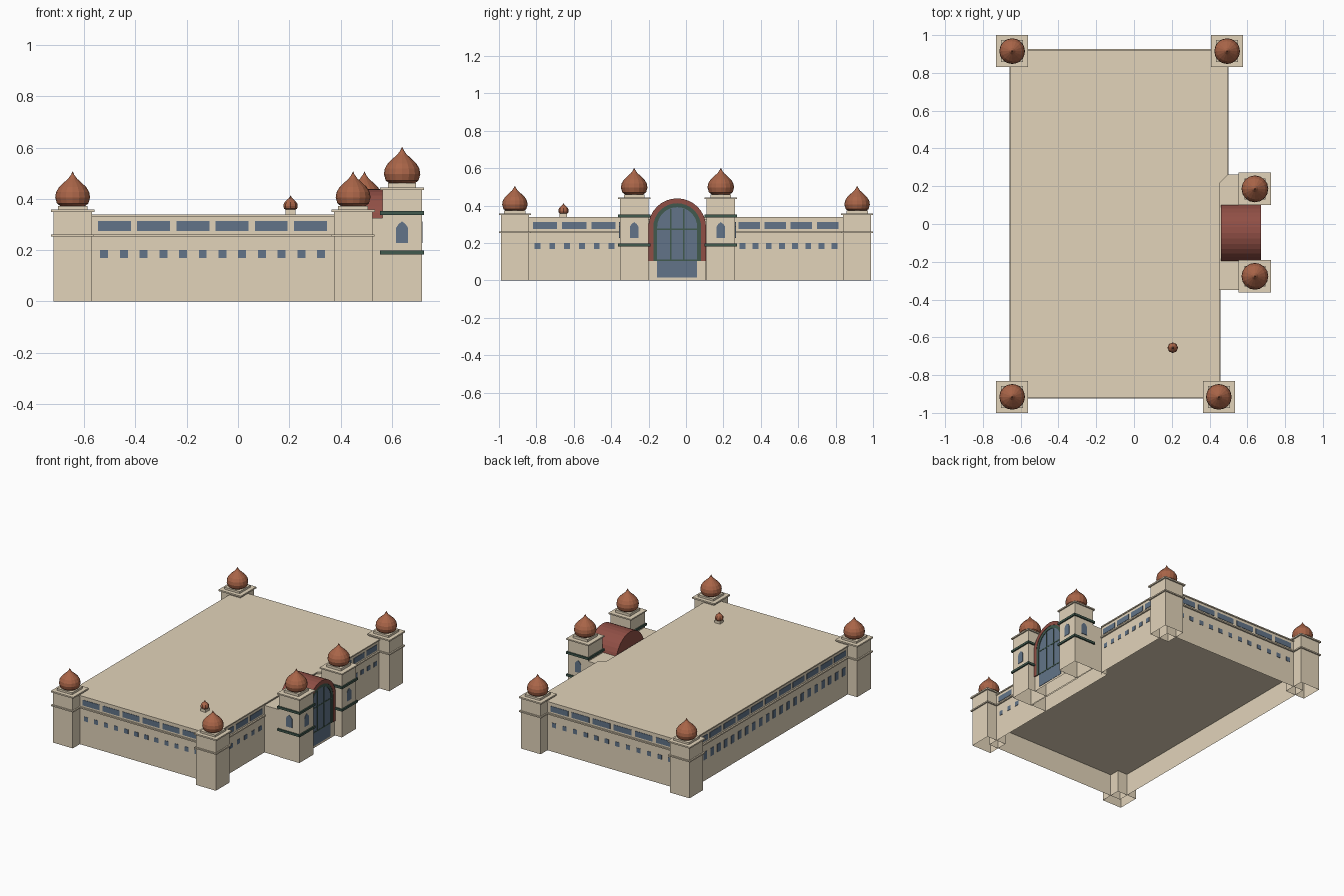
import bpy, bmesh
from math import pi, cos, sin

old = bpy.data.objects.get("Cube")
if old:
    bpy.data.objects.remove(old, do_unlink=True)


def material(name, rgb):
    m = bpy.data.materials.new(name)
    m.use_nodes = True
    m.diffuse_color = (*rgb, 1)
    m.node_tree.nodes["Principled BSDF"].inputs["Base Color"].default_value = (*rgb, 1)
    return m


STONE = material("sandstone", (0.76, 0.655, 0.49))
GLASS = material("blue_glass", (0.122, 0.175, 0.25))
GREEN = material("dark_green", (0.052, 0.10, 0.076))
BRICK = material("red_brick", (0.28, 0.078, 0.06))
COPPER = material("copper", (0.40, 0.13, 0.065))


def finish(name, bm, mat):
    bmesh.ops.recalc_face_normals(bm, faces=bm.faces)
    mesh = bpy.data.meshes.new(name)
    bm.to_mesh(mesh)
    bm.free()
    mesh.materials.append(mat)
    obj = bpy.data.objects.new(name, mesh)
    bpy.context.collection.objects.link(obj)


def place(axis, u, v, a):
    return {"x": (a, u, v), "y": (u, a, v), "z": (u, v, a)}[axis]


def build(name, parts, mat, open_base=False):
    """Each part is (axis, outline, start, end): an outline extruded along an axis."""
    bm = bmesh.new()
    for axis, pts, a0, a1 in parts:
        lo = [bm.verts.new(place(axis, u, v, a0)) for u, v in pts]
        hi = [bm.verts.new(place(axis, u, v, a1)) for u, v in pts]
        if not open_base:
            bm.faces.new(lo)
        bm.faces.new(hi)
        for i in range(len(pts)):
            j = (i + 1) % len(pts)
            bm.faces.new((lo[i], lo[j], hi[j], hi[i]))
    finish(name, bm, mat)


def rect(u0, u1, v0, v1):
    return [(u0, v0), (u1, v0), (u1, v1), (u0, v1)]


def square(x, y, h):
    return rect(x - h, x + h, y - h, y + h)


# Onion dome: lathed profile with flat facets
ONION = [(0.62, 0), (0.9, 0.1), (1, 0.27), (0.95, 0.42), (0.78, 0.56),
         (0.5, 0.69), (0.25, 0.8), (0.1, 0.9)]


def onion(name, x, y, z, radius, height, sides=16):
    bm = bmesh.new()
    rings = []
    for r, h in ONION:
        rings.append([bm.verts.new((x + radius * r * cos(2 * pi * i / sides),
                                    y + radius * r * sin(2 * pi * i / sides),
                                    z + height * h)) for i in range(sides)])
    tip = bm.verts.new((x, y, z + height))
    bm.faces.new(rings[0])
    for i in range(sides):
        j = (i + 1) % sides
        for a, b in zip(rings, rings[1:]):
            bm.faces.new((a[i], a[j], b[j], b[i]))
        bm.faces.new((rings[-1][i], rings[-1][j], tip))
    finish(name, bm, COPPER)


# Main hall: hollow shell with a ledge, a cornice and a raised ceiling inside
def footprint(d):
    return [(-0.648 - d, -0.913 - d), (0.447 + d, -0.913 - d), (0.447 + d, 0.215),
            (0.491 + d, 0.26), (0.491 + d, 0.916 + d), (-0.648 - d, 0.916 + d)]


build("hall_walls", [("z", footprint(0), 0, 0.339)], STONE, open_base=True)
build("hall_ceiling", [("z", footprint(-0.002), 0.153, 0.158)], STONE)
build("hall_ledge", [("z", footprint(0.01), 0.253, 0.262)], STONE)
build("hall_cornice", [("z", footprint(0.006), 0.332, 0.34)], STONE)


# Window rows: thin plates on the outside, long panes above the ledge, small ones below
def window_row(name, axis, wall, out, first, last, count, width, z0, z1):
    step = (last - first) / (count - 1)
    parts = []
    for i in range(count):
        c = first + step * i
        parts.append((axis, rect(c - width / 2, c + width / 2, z0, z1),
                      wall + out * 0.0005, wall + out * 0.003))
    build(name, parts, GLASS)


SMALL = (0.031, 0.169, 0.2)
TALL = (0.035, 0.145, 0.2)
for side, axis, wall, out, upper, lower, pane in [
        ("front", "y", -0.913, -1, (-0.482, 0.283, 6, 0.128), (-0.522, 0.324, 12), SMALL),
        ("back", "y", 0.916, 1, (-0.48, 0.325, 6, 0.134), (-0.522, 0.367, 12), SMALL),
        ("right", "x", -0.648, -1, (-0.755, 0.755, 11, 0.127), (-0.795, 0.795, 22), TALL),
        ("left_fore", "x", 0.447, 1, (-0.754, -0.441, 3, 0.13), (-0.794, -0.398, 6), SMALL),
        ("left_rear", "x", 0.491, 1, (0.337, 0.757, 4, 0.115), (0.302, 0.794, 8), SMALL)]:
    window_row(side + "_upper_windows", axis, wall, out, *upper, 0.275, 0.313)
    window_row(side + "_lower_windows", axis, wall, out, *lower, *pane)

# Corner towers
for name, x, y in [("front_right", -0.645, -0.915), ("back_right", -0.645, 0.915),
                   ("front_left", 0.449, -0.915), ("back_left", 0.493, 0.915)]:
    build(name + "_tower", [("z", square(x, y, 0.075), 0, 0.349)], STONE, open_base=True)
    build(name + "_tower_trim", [("z", square(x, y, 0.084), 0.253, 0.262),
                                 ("z", square(x, y, 0.085), 0.349, 0.359),
                                 ("z", square(x, y, 0.058), 0.359, 0.373)], STONE)
    onion(name + "_dome", x, y, 0.368, 0.068, 0.139)

# Small roof turret
build("roof_turret", [("z", square(0.205, -0.655, 0.02), 0.339, 0.358)], STONE)
onion("roof_turret_dome", 0.205, -0.655, 0.356, 0.028, 0.058, 8)


# Entrance towers with green bands and pointed windows
def pointed(c):
    return [(c - 0.023, 0.228), (c + 0.023, 0.228), (c + 0.023, 0.288),
            (c + 0.013, 0.302), (c, 0.312), (c - 0.013, 0.302), (c - 0.023, 0.288)]


GX = 0.64
for name, y, out in [("fore", -0.277, -1), ("rear", 0.186, 1)]:
    build(name + "_gate_tower", [("z", square(GX, y, 0.077), 0, 0.437)], STONE, open_base=True)
    build(name + "_gate_tower_trim", [("z", square(GX, y, 0.086), 0.435, 0.444),
                                      ("z", square(GX, y, 0.055), 0.444, 0.461)], STONE)
    build(name + "_gate_bands", [("z", square(GX, y, 0.086), z, z + 0.015)
                                 for z in (0.183, 0.338)], GREEN)
    face = y + out * 0.077
    build(name + "_gate_windows", [("x", pointed(y), GX + 0.0775, GX + 0.08),
                                   ("y", pointed(GX), face, face + out * 0.003)], GLASS)
    onion(name + "_gate_dome", GX, y, 0.457, 0.071, 0.146)

# Entrance block linking the hall to the gate
build("gate_block", [("z", rect(0.445, 0.57, -0.35, 0.262), 0, 0.325)], STONE, open_base=True)
build("gate_base", [("z", rect(0.56, 0.664, -0.2, 0.106), 0, 0.105)], STONE, open_base=True)

# Arched gate
CY, SPRING, BASE = -0.047, 0.285, 0.105


def arch(r, steps=16):
    curve = [(CY + r * cos(pi * i / steps), SPRING + r * sin(pi * i / steps))
             for i in range(steps + 1)]
    return [(CY + r, BASE)] + curve + [(CY - r, BASE)]


def arch_ring(outer, inner):
    return arch(outer) + arch(inner)[::-1]


build("gate_vault", [("x", arch(0.154), 0.46, 0.662)], BRICK)
build("gate_brick_arch", [("x", arch_ring(0.154, 0.128), 0.662, 0.672)], BRICK)
build("gate_green_arch", [("x", arch_ring(0.128, 0.107), 0.662, 0.67)], GREEN)
build("gate_glass", [("x", arch(0.107), 0.662, 0.666)], GLASS)
build("gate_doors", [("x", rect(CY - 0.107, CY + 0.107, 0.015, BASE), 0.662, 0.666)], GLASS)
bars = [rect(CY - 0.107, CY + 0.107, z - 0.004, z + 0.004) for z in (BASE + 0.002, 0.275)]
bars += [rect(CY + d - 0.004, CY + d + 0.004, BASE, 0.382) for d in (-0.035, 0.035)]
build("gate_glazing_bars", [("x", b, 0.665, 0.6675) for b in bars], GREEN)
